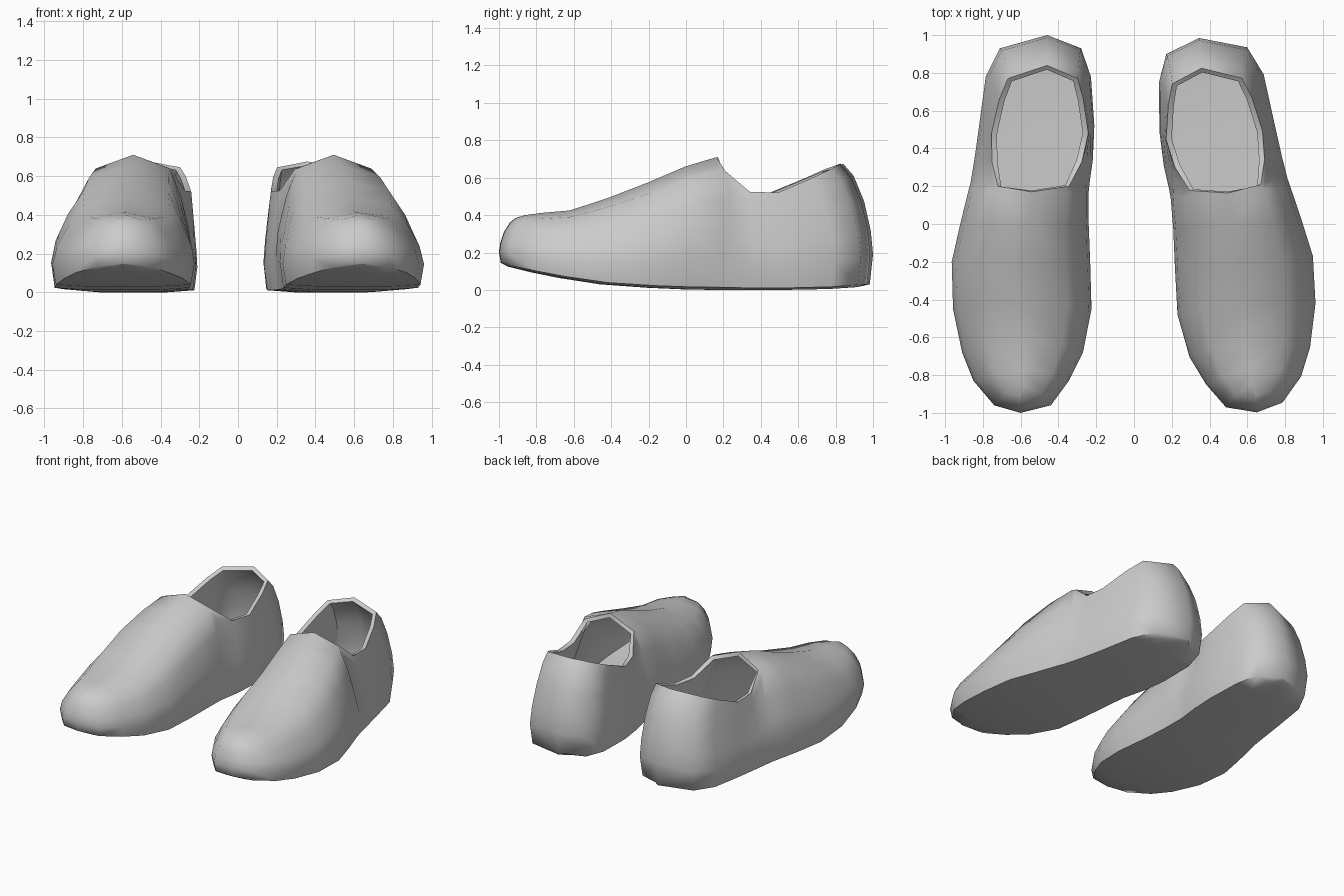
import bpy
import bmesh
from mathutils import Matrix, Vector

cube = bpy.data.objects.get("Cube")
if cube:
    bpy.data.objects.remove(cube, do_unlink=True)

grey = bpy.data.materials.new("plain_grey")
grey.use_nodes = True
grey.diffuse_color = (0.6, 0.6, 0.6, 1)
grey.node_tree.nodes["Principled BSDF"].inputs["Base Color"].default_value = (0.6, 0.6, 0.6, 1)

# Stations from toe to heel:
# y at top, y at bulge, outer x, inner x, top z, sole z, opening fraction
STATIONS = [
    (-.91, -1, -.60, -.60, .385, .145, 0),
    (-.86, -.96, -.74, -.44, .40, .125, 0),
    (-.77, -.83, -.85, -.345, .412, .095, 0),
    (-.62, -.68, -.91, -.27, .425, .065, 0),
    (-.42, -.45, -.958, -.225, .49, .03, 0),
    (-.2, -.2, -.965, -.232, .575, .012, 0),
    (0, 0, -.92, -.24, .66, .003, 0),
    (.17, .17, -.878, -.24, .71, 0, 0),
    (.2, .22, -.865, -.235, .637, 0, .6),
    (.33, .34, -.845, -.218, .525, 0, .76),
    (.48, .52, -.82, -.21, .52, 0, .84),
    (.66, .78, -.785, -.228, .595, .005, .8),
    (.77, .93, -.71, -.28, .645, .015, .86),
    (.84, 1, -.46, -.46, .675, .03, .9),
]
# Half section rows from top or rim down to the sole
CLOSED = [0, .6, .8, .95, 1, .95, .5]
OPEN = [0, .15, .45, .8, 1]
HEIGHT = [1, .9, .69, .45, .25, .02, 0]
LEAN = [0, .35, .7, .92, 1, .9, .9]


def section(yt, yb, xo, xi, zt, zb, rim):
    """Points across one station, outer rim round the sole to inner rim."""
    centre, half = (xo + xi) / 2, (xi - xo) / 2
    sides = []
    for sign in (-1, 1):
        pts = []
        for i, v in enumerate(HEIGHT):
            u = CLOSED[i]
            if rim and i < len(OPEN):
                u = rim + (1 - rim) * OPEN[i]
            x = centre + half * (sign * u + .08 * max(0, v - .3))
            pts.append(Vector((x, yt + (yb - yt) * LEAN[i], zb + (zt - zb) * v)))
        sides.append(pts)
    middle = (sides[0][-1] + sides[1][-1]) / 2
    return sides[0] + [middle] + sides[1][::-1]


def build_shoe(name, matrix):
    bm = bmesh.new()
    rings = [[bm.verts.new(matrix @ p) for p in section(*s)] for s in STATIONS]
    for a, b in zip(rings, rings[1:]):
        for i in range(len(a) - 1):
            bm.faces.new((a[i], a[i + 1], b[i + 1], b[i]))
    bmesh.ops.remove_doubles(bm, verts=bm.verts, dist=.002)
    bmesh.ops.recalc_face_normals(bm, faces=bm.faces)
    # The sole must face down
    sole = min(bm.faces, key=lambda f: f.calc_center_median().z)
    if sole.normal.z > 0:
        bmesh.ops.reverse_faces(bm, faces=bm.faces)
    mesh = bpy.data.meshes.new(name)
    bm.to_mesh(mesh)
    bm.free()
    mesh.materials.append(grey)
    shoe = bpy.data.objects.new(name, mesh)
    bpy.context.collection.objects.link(shoe)

    # Wall thickness, then smooth shading with a crisp rim
    bpy.ops.object.select_all(action='DESELECT')
    shoe.select_set(True)
    bpy.context.view_layer.objects.active = shoe
    wall = shoe.modifiers.new("wall", 'SOLIDIFY')
    wall.thickness = .03
    wall.offset = -1
    bpy.ops.object.modifier_apply(modifier=wall.name)
    bpy.ops.object.shade_smooth_by_angle(angle=.9)


# The left shoe is the mirrored right one, turned slightly toe-out
pivot = Vector((.59, -.4, 0))
mirror = Matrix.Scale(-1, 4, (1, 0, 0))
turn = Matrix.Translation(pivot) @ Matrix.Rotation(.083, 4, 'Z') @ Matrix.Translation(-pivot)
build_shoe("right_shoe", Matrix.Identity(4))
build_shoe("left_shoe", turn @ mirror)
